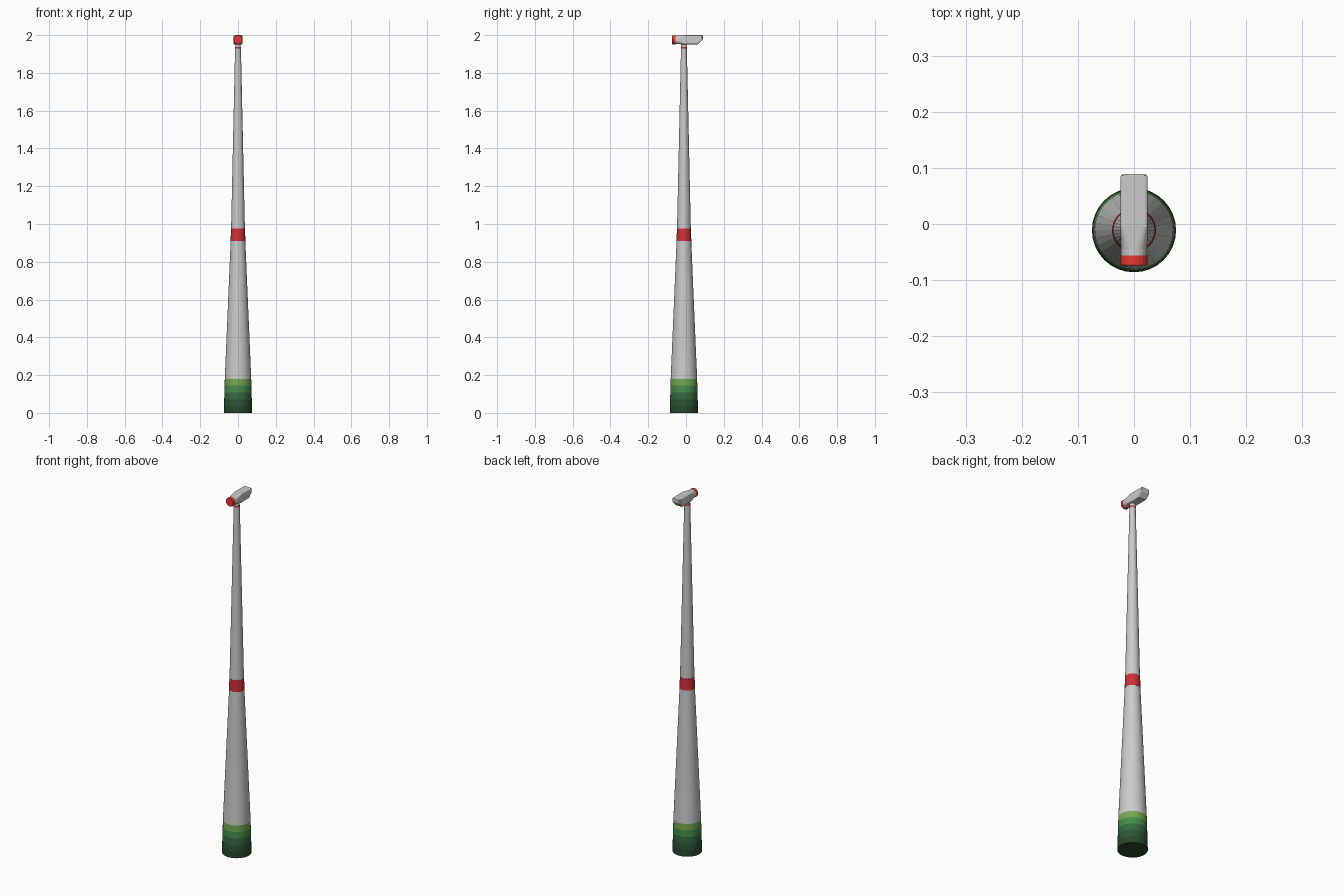
import bpy, bmesh, math

if "Cube" in bpy.data.objects:
    bpy.data.objects.remove(bpy.data.objects["Cube"])

CY = -0.011   # tower axis
SIDES = 32


def material(name, rgb):
    m = bpy.data.materials.new(name)
    m.diffuse_color = (*rgb, 1)
    m.use_nodes = True
    m.node_tree.nodes["Principled BSDF"].inputs["Base Color"].default_value = m.diffuse_color
    return m


def loft(name, rings, mat=None):
    """Skin a list of equal-length point rings and cap both ends."""
    bm = bmesh.new()
    vs = [[bm.verts.new(p) for p in ring] for ring in rings]
    n = len(vs[0])
    for a, b in zip(vs, vs[1:]):
        for i in range(n):
            j = (i + 1) % n
            bm.faces.new((a[i], a[j], b[j], b[i]))
    bm.faces.new(vs[0])
    bm.faces.new(vs[-1])
    bmesh.ops.recalc_face_normals(bm, faces=bm.faces)
    me = bpy.data.meshes.new(name)
    bm.to_mesh(me)
    bm.free()
    ob = bpy.data.objects.new(name, me)
    bpy.context.collection.objects.link(ob)
    if mat:
        me.materials.append(mat)
    return ob


def turned(name, profile, mat=None):
    """Revolve (radius, z) pairs about the tower axis."""
    angles = [2 * math.pi * i / SIDES for i in range(SIDES)]
    return loft(name, [[(r * math.cos(a), CY + r * math.sin(a), z) for a in angles]
                       for r, z in profile], mat)


red = material("red", (0.62, 0.03, 0.04))
bright_red = material("bright_red", (0.8, 0.04, 0.03))

# Green graduated foot
greens = [(0.02, 0.065, 0.025), (0.025, 0.09, 0.035), (0.035, 0.14, 0.055),
          (0.06, 0.27, 0.07), (0.17, 0.39, 0.08)]
for i, rgb in enumerate(greens):
    r = 0.075 - 0.001 * i
    turned(f"foot_band_{i + 1}", [(r, 0.036 * i), (r - 0.001, 0.036 * (i + 1))],
           material(f"green_{i + 1}", rgb))

# Tapered tower with middle band and neck
turned("lower_tower", [(0.070, 0.18), (0.0388, 0.91)])
turned("middle_band", [(0.0392, 0.91), (0.0372, 0.975)], red)
turned("upper_tower", [(0.0365, 0.975), (0.0155, 1.93)])
turned("neck_ring", [(0.0165, 1.93), (0.0165, 1.937)], red)
turned("neck", [(0.0145, 1.937), (0.0145, 1.965)])

# Nacelle: round at the front, boxy towards the tail
N = 24
ZC = 1.975


def section(y, hw, low, high, power):
    """Superellipse ring: power 1 is round, smaller is boxier."""
    pts = []
    for i in range(N):
        a = 2 * math.pi * (i + 0.5) / N
        c, s = math.cos(a), math.sin(a)
        pts.append((hw * math.copysign(abs(c) ** power, c), y,
                    (low + high) / 2 + (high - low) / 2 * math.copysign(abs(s) ** power, s)))
    return pts


loft("hub", [section(-0.074, 0.0225, 1.953, 1.998, 1),
             section(-0.072, 0.0242, 1.951, 1.999, 1),
             section(-0.056, 0.0242, 1.951, 1.999, 1)], bright_red)
loft("nacelle", [section(-0.056, 0.0235, 1.952, 1.998, 1),
                 section(-0.045, 0.0235, 1.952, 1.998, 0.9),
                 section(-0.005, 0.0245, 1.951, 2.0, 0.22),
                 section(0.064, 0.0245, 1.951, 2.0, 0.22),
                 section(0.080, 0.0245, 1.968, 2.0, 0.22),
                 section(0.086, 0.0235, 1.973, 2.0, 0.25),
                 section(0.089, 0.020, 1.980, 1.998, 0.3)])
